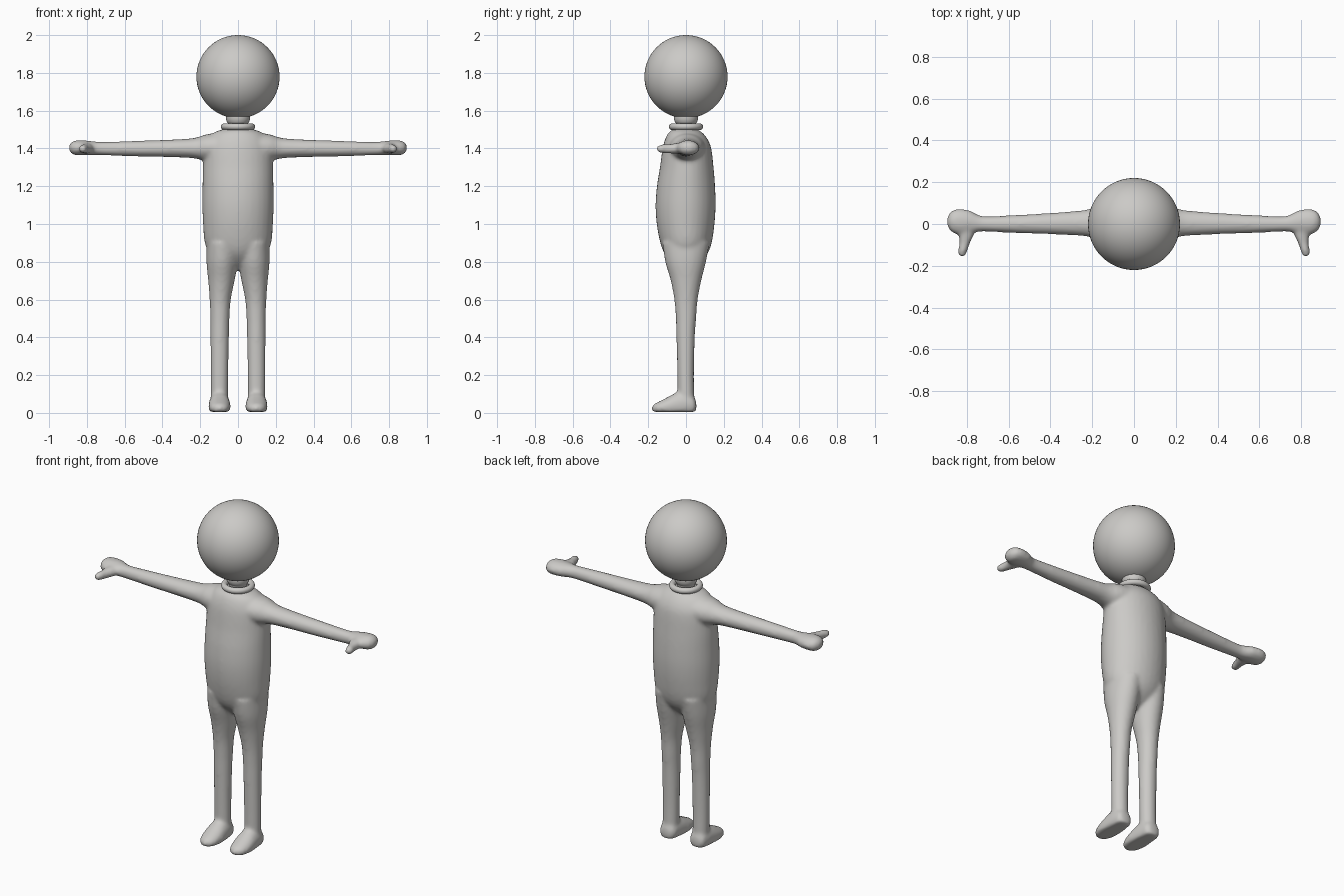
import bpy, bmesh
from math import cos, sin, pi
from mathutils import Vector

cube = bpy.data.objects.get("Cube")
if cube:
    bpy.data.objects.remove(cube)

grey = bpy.data.materials.new("warm grey")
grey.use_nodes = True
colour = (0.6, 0.59, 0.57, 1)
grey.diffuse_color = colour
grey.node_tree.nodes["Principled BSDF"].inputs["Base Color"].default_value = colour


def smooth_rows(rows, steps=5):
    """Run a smooth curve through the section rows."""
    pts = [Vector(r) for r in rows]
    out = []
    for i in range(len(pts) - 1):
        a, b, c, d = pts[max(i - 1, 0)], pts[i], pts[i + 1], pts[min(i + 2, len(pts) - 1)]
        for s in range(steps):
            t = s / steps
            out.append(b + (c - a) * t / 2 + (a - b * 2.5 + c * 2 - d / 2) * t**2
                       + (b * 3 - a - c * 3 + d) * t**3 / 2)
    return out + [pts[-1]]


def loft(bm, axis, rows, side=1, floor=None, n=32):
    """Skin ellipses; a row is (position, centre 1, centre 2, radius 1, radius 2)."""
    others = [k for k in range(3) if k != axis]
    rings = []
    for pos, c1, c2, r1, r2 in smooth_rows(rows):
        ring = []
        for k in range(n):
            p = Vector()
            p[axis] = pos
            p[others[0]] = c1 + r1 * cos(2 * pi * k / n)
            p[others[1]] = c2 + r2 * sin(2 * pi * k / n)
            p.x *= side
            if floor is not None:
                p.z = max(p.z, floor)
            ring.append(bm.verts.new(p))
        rings.append(ring)
    faces = [bm.faces.new(rings[0]), bm.faces.new(rings[-1])]
    for a, b in zip(rings, rings[1:]):
        for k in range(n):
            j = (k + 1) % n
            faces.append(bm.faces.new((a[k], a[j], b[j], b[k])))
    bmesh.ops.recalc_face_normals(bm, faces=faces)


def make_object(name, bm):
    mesh = bpy.data.meshes.new(name)
    bm.to_mesh(mesh)
    bm.free()
    obj = bpy.data.objects.new(name, mesh)
    bpy.context.collection.objects.link(obj)
    finish(obj, name)
    return obj


def finish(obj, name):
    obj.name = name
    obj.data.materials.append(grey)
    for p in obj.data.polygons:
        p.use_smooth = True


torso = [(.76, 0, 0, .03, .03), (.79, 0, 0, .09, .07), (.84, 0, 0, .145, .112),
         (.9, 0, 0, .176, .136), (1, 0, -.002, .185, .153), (1.1, 0, -.002, .189, .159),
         (1.2, 0, 0, .188, .154), (1.3, 0, .004, .186, .142), (1.4, 0, .005, .18, .129),
         (1.45, 0, .002, .16, .112), (1.485, 0, -.003, .125, .088), (1.503, 0, -.005, .075, .06)]
leg = [(.04, .098, 0, .046, .045), (.2, .098, -.002, .047, .044), (.4, .097, -.002, .049, .049),
       (.5, .096, 0, .051, .054), (.6, .094, 0, .056, .062), (.7, .088, 0, .07, .081),
       (.8, .084, -.002, .083, .108), (.9, .08, 0, .085, .125)]
foot = [(.055, .098, .035, .02, .02), (.04, .098, .04, .045, .05), (0, .098, .045, .053, .068),
        (-.05, .098, .04, .057, .068), (-.1, .098, .032, .058, .05),
        (-.15, .098, .026, .047, .031), (-.17, .098, .024, .03, .022), (-.181, .098, .022, .01, .01)]
arm = [(.1, .005, 1.405, .1, .08), (.17, .005, 1.404, .084, .07), (.21, .005, 1.402, .068, .059),
       (.26, .004, 1.401, .06, .051), (.4, .002, 1.4, .051, .045), (.55, 0, 1.399, .044, .041),
       (.7, 0, 1.399, .037, .036), (.745, .003, 1.4, .041, .036), (.785, .009, 1.402, .056, .038),
       (.83, .01, 1.403, .062, .04), (.865, .012, 1.403, .055, .038),
       (.885, .012, 1.403, .037, .027), (.895, .012, 1.403, .012, .01)]
thumb = [(.02, .8, 1.402, .036, .03), (-.05, .803, 1.4, .036, .029), (-.09, .81, 1.398, .026, .025),
         (-.13, .82, 1.398, .023, .023), (-.15, .822, 1.398, .017, .016), (-.158, .823, 1.398, .006, .006)]

# Body: torso and mirrored limbs fused into one soft skin
bm = bmesh.new()
loft(bm, 2, torso)
for side in (-1, 1):
    loft(bm, 2, leg, side)
    loft(bm, 1, foot, side, floor=.005)
    loft(bm, 0, arm, side)
    loft(bm, 1, thumb, side)
body = make_object("body", bm)
fuse = body.modifiers.new("fuse", "REMESH")
fuse.mode = "VOXEL"
fuse.voxel_size = .01
fuse.use_smooth_shade = True
soften = body.modifiers.new("soften", "SMOOTH")
soften.factor = .5
soften.iterations = 8

# Neck: a narrow stem with a wider collar under the head
bm = bmesh.new()
loft(bm, 2, [(1.48, 0, 0, .05, .05), (1.525, 0, 0, .05, .05), (1.54, 0, 0, .058, .058),
             (1.555, 0, 0, .063, .063), (1.575, 0, 0, .063, .063), (1.6, 0, 0, .05, .05)])
make_object("neck", bm)

# Neck ring
bpy.ops.mesh.primitive_torus_add(major_radius=.074, minor_radius=.017, major_segments=48,
                                 minor_segments=16, location=(0, 0, 1.515))
finish(bpy.context.object, "neck_ring")

# Head
bpy.ops.mesh.primitive_uv_sphere_add(segments=64, ring_count=32, radius=.22, location=(0, 0, 1.78))
finish(bpy.context.object, "head")
